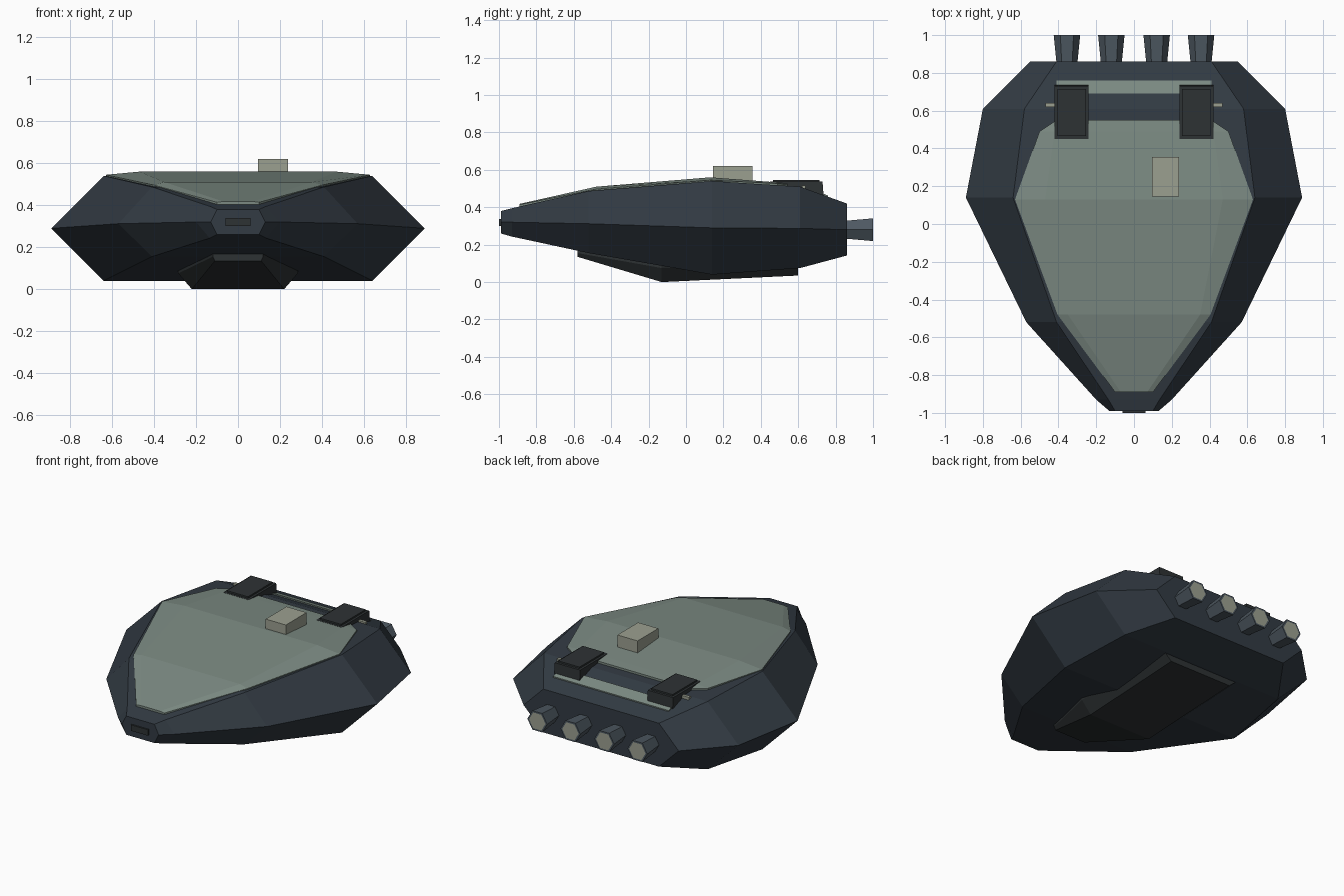
import bpy, bmesh, math
from mathutils import Matrix

if "Cube" in bpy.data.objects:
    bpy.data.objects.remove(bpy.data.objects["Cube"])


def material(name, rgb):
    m = bpy.data.materials.new(name)
    m.diffuse_color = (*rgb, 1)
    m.use_nodes = True
    m.node_tree.nodes["Principled BSDF"].inputs["Base Color"].default_value = m.diffuse_color
    return m


HULL = material("dark slate", (0.032, 0.043, 0.056))
DECK = material("grey green", (0.20, 0.255, 0.225))
PALE = material("pale beige grey", (0.33, 0.35, 0.28))
STEEL = material("steel blue", (0.075, 0.098, 0.12))
KEEL = material("charcoal", (0.027, 0.032, 0.034))


def finish(bm, name, *mats):
    bmesh.ops.recalc_face_normals(bm, faces=bm.faces)
    me = bpy.data.meshes.new(name)
    bm.to_mesh(me)
    bm.free()
    for m in mats:
        me.materials.append(m)
    ob = bpy.data.objects.new(name, me)
    bpy.context.collection.objects.link(ob)
    return ob


def loft(name, sections, mat):
    """sections: (y, half profile of (x, z) from top to bottom), mirrored in x"""
    bm = bmesh.new()
    rings = []
    for y, half in sections:
        pts = half + [(-x, z) for x, z in reversed(half)]
        rings.append([bm.verts.new((x, y, z)) for x, z in pts])
    n = len(rings[0])
    for a, b in zip(rings, rings[1:]):
        for i in range(n):
            j = (i + 1) % n
            bm.faces.new((a[i], a[j], b[j], b[i]))
    bm.faces.new(rings[0])
    bm.faces.new(rings[-1])
    return finish(bm, name, mat)


def prism(name, x0, x1, profile, mat):
    """side profile of (y, z) extruded along x"""
    bm = bmesh.new()
    f = bm.faces.new([bm.verts.new((x0, y, z)) for y, z in profile])
    r = bmesh.ops.extrude_face_region(bm, geom=[f])
    for v in r["geom"]:
        if isinstance(v, bmesh.types.BMVert):
            v.co.x = x1
    return finish(bm, name, mat)


def box(name, x0, x1, y0, y1, z0, z1, mat):
    return prism(name, x0, x1, [(y0, z0), (y1, z0), (y1, z1), (y0, z1)], mat)


# faceted hull: top edge, waist, bottom edge at each station
loft("hull", [
    (-0.99, [(0.10, 0.38), (0.13, 0.32), (0.10, 0.26)]),
    (-0.93, [(0.135, 0.395), (0.20, 0.32), (0.135, 0.243)]),
    (-0.52, [(0.41, 0.487), (0.57, 0.312), (0.41, 0.155)]),
    (0.14, [(0.64, 0.54), (0.89, 0.29), (0.64, 0.04)]),
    (0.61, [(0.58, 0.51), (0.80, 0.287), (0.58, 0.075)]),
    (0.86, [(0.41, 0.42), (0.55, 0.28), (0.41, 0.142)]),
], HULL)

# raised crowned deck panel
loft("deck_panel", [
    (-0.89, [(0.07, 0.418), (0.10, 0.414), (0.10, 0.39)]),
    (-0.48, [(0.35, 0.510), (0.405, 0.497), (0.405, 0.47)]),
    (0.13, [(0.47, 0.560), (0.63, 0.545), (0.63, 0.52)]),
    (0.49, [(0.42, 0.533), (0.50, 0.527), (0.50, 0.50)]),
    (0.55, [(0.38, 0.527), (0.41, 0.523), (0.41, 0.50)]),
], DECK)

# rear deck strip following the sloping hull
prism("rear_deck_strip", -0.41, 0.41,
      [(0.69, 0.47), (0.69, 0.489), (0.76, 0.463), (0.76, 0.445)], DECK)

# keel under the belly
loft("keel", [
    (-0.58, [(0.12, 0.18), (0.12, 0.155), (0.11, 0.135)]),
    (-0.13, [(0.29, 0.12), (0.285, 0.075), (0.22, 0.0)]),
    (0.60, [(0.29, 0.085), (0.27, 0.078), (0.22, 0.035)]),
], KEEL)

# roof hatch and nose slot
box("roof_hatch", 0.095, 0.238, 0.145, 0.355, 0.54, 0.62, PALE)
box("nose_slot", -0.06, 0.06, -1.0, -0.98, 0.30, 0.338, KEEL)

# rear pods with cover plates and side tabs
for s, side in ((-1, "left"), (1, "right")):
    prism("pod_" + side, s * 0.24, s * 0.42,
          [(0.45, 0.50), (0.45, 0.537), (0.73, 0.537), (0.735, 0.47), (0.72, 0.45)], KEEL)
    box("pod_cover_" + side, s * 0.255, s * 0.405, 0.465, 0.715, 0.53, 0.547, KEEL)
    box("pod_tab_" + side, s * 0.40, s * 0.468, 0.62, 0.64, 0.49, 0.517, PALE)

# four six-sided flared nozzles with pale ends
for i, x in enumerate((-0.355, -0.12, 0.12, 0.355)):
    bm = bmesh.new()
    place = Matrix.Translation((x, 0.925, 0.28)) @ Matrix.Rotation(-math.pi / 2, 4, 'X')
    bmesh.ops.create_cone(bm, cap_ends=True, segments=6, radius1=0.055,
                          radius2=0.07, depth=0.15)
    # turn corners to point sideways
    v = max(bm.verts, key=lambda v: v.co.x)
    ang = math.atan2(v.co.y, v.co.x)
    bmesh.ops.transform(bm, matrix=place @ Matrix.Rotation(-ang, 4, 'Z'), verts=bm.verts)
    cap = max(bm.faces, key=lambda f: f.calc_center_median().y)
    bmesh.ops.inset_region(bm, faces=[cap], thickness=0.012, depth=0)
    max((f for f in bm.faces if len(f.verts) == 6),
        key=lambda f: f.calc_center_median().y).material_index = 1
    finish(bm, f"nozzle_{i + 1}", STEEL, PALE)
